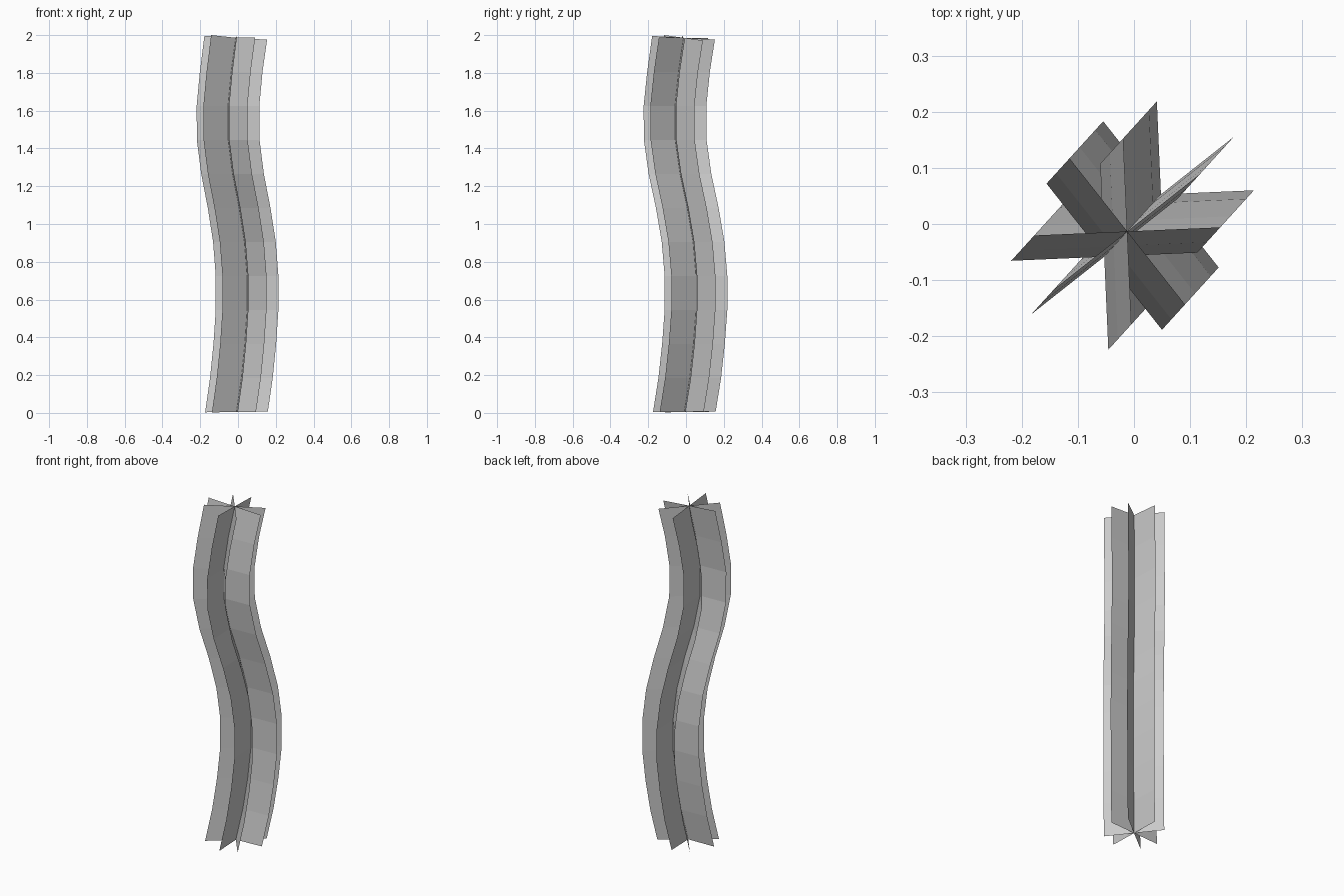
import bpy, bmesh
from math import cos, sin, radians

if "Cube" in bpy.data.objects:
    bpy.data.objects.remove(bpy.data.objects["Cube"])

HALF = 0.166                      # half width of each ribbon
SWAY = [-.008, .018, .036, .048, .048, .034, .006,
        -.029, -.052, -.053, -.036, -.012]     # sideways drift of the stem, bottom to top
SEGMENTS = len(SWAY) - 1


def stem_point(i):
    """Centre of the winding stem at ring i."""
    z = 0.005 + 1.981 * i / SEGMENTS
    return SWAY[i], SWAY[i] * 1.1, z


def ring_tilt(i):
    """Small slope of the ring, only clear at the two ends."""
    return {0: 0.01, SEGMENTS: -0.06}.get(i, 0.0)


def ribbon(name, degrees):
    """Flat ribbon through the stem, swept along its winding path."""
    dx, dy = cos(radians(degrees)), sin(radians(degrees))
    bm = bmesh.new()
    rows = []
    for i in range(SEGMENTS + 1):
        x, y, z = stem_point(i)
        row = []
        for s in (-HALF, 0, HALF):
            ox, oy = s * dx, s * dy
            row.append(bm.verts.new((x + ox, y + oy, z + ring_tilt(i) * (ox + oy))))
        rows.append(row)
    for low, high in zip(rows, rows[1:]):
        for k in range(2):
            bm.faces.new((low[k], low[k + 1], high[k + 1], high[k]))
    mesh = bpy.data.meshes.new(name)
    bm.to_mesh(mesh)
    bm.free()
    obj = bpy.data.objects.new(name, mesh)
    bpy.context.collection.objects.link(obj)


# Two right-angled crosses of ribbons form the eight-armed stem
for label, angle in (("first", 2.5), ("second", 38.3)):
    ribbon(f"stem_ribbon_{label}", angle)
    ribbon(f"stem_ribbon_{label}_crossing", angle + 90)
